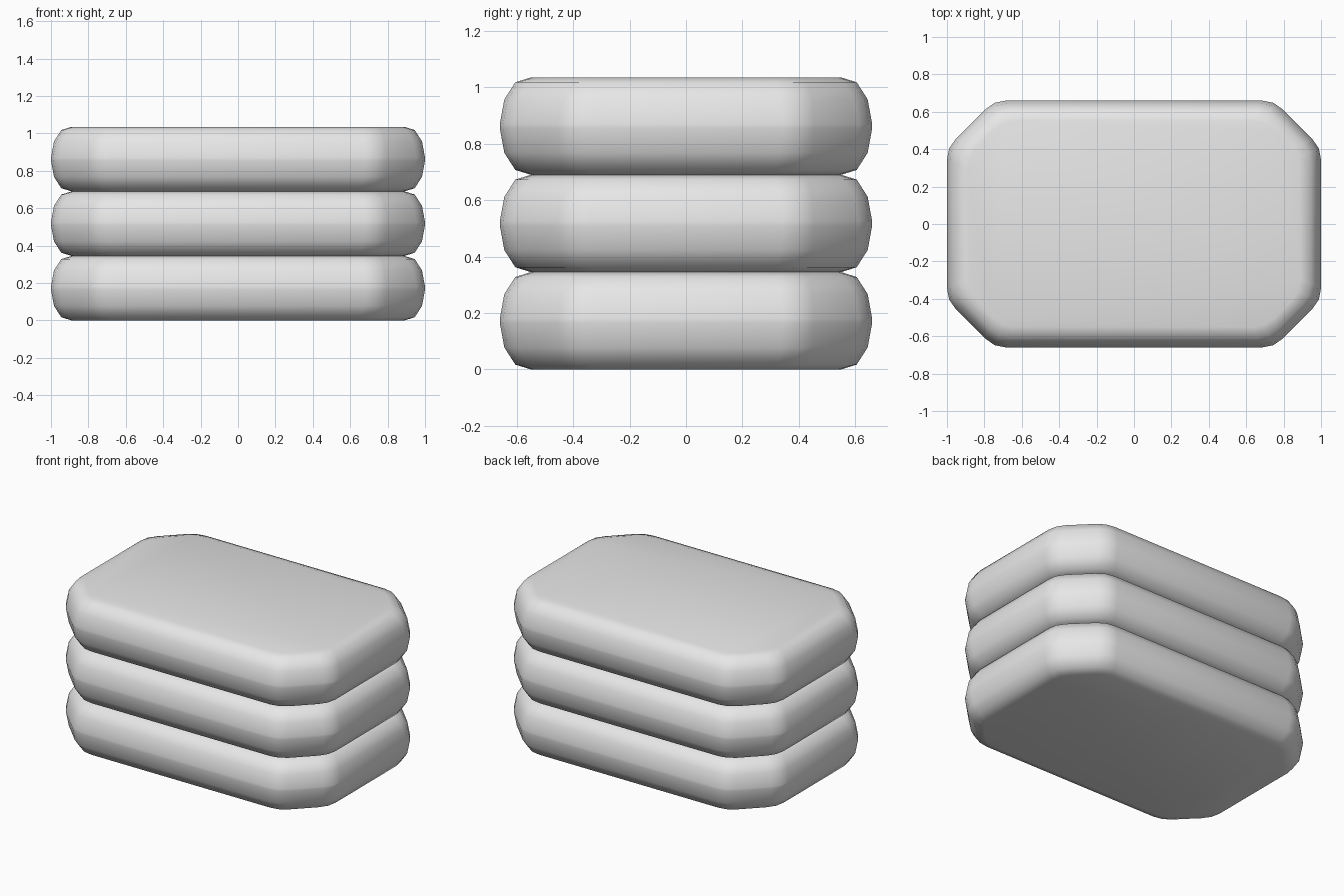
import bpy
import bmesh
from mathutils import Vector

cube = bpy.data.objects.get("Cube")
if cube:
    bpy.data.objects.remove(cube, do_unlink=True)

HALF_X, HALF_Y, HEIGHT = 1.0, 0.66, 0.345
DIAGONAL = 1.408      # x + y along the cut corners
ROUND = 0.065         # softening of each plan corner

grey = bpy.data.materials.new("light_grey")
grey.use_nodes = True
grey.diffuse_color = (0.8, 0.8, 0.8, 1)
grey.node_tree.nodes["Principled BSDF"].inputs["Base Color"].default_value = (0.8, 0.8, 0.8, 1)


def outline(inset):
    """Octagon moved inward by inset, with every corner softened."""
    hx, hy = HALF_X - inset, HALF_Y - inset
    diag = DIAGONAL - inset * 2 ** 0.5
    a, b = (hx, diag - hx), (diag - hy, hy)
    corners = [Vector((p[0] * sx, p[1] * sy))
               for sx, sy, pair in ((1, 1, (a, b)), (-1, 1, (b, a)),
                                    (-1, -1, (a, b)), (1, -1, (b, a)))
               for p in pair]
    points = []
    for i, c in enumerate(corners):
        before = c + (corners[i - 1] - c).normalized() * ROUND
        after = c + (corners[(i + 1) % len(corners)] - c).normalized() * ROUND
        points += [before, (before + 2 * c + after) / 4, after]
    return points


# Rounded edge profile: inset and height, mirrored about the middle
lower = [(0.11, 0.0), (0.055, 0.017), (0.016, 0.078), (0.0, 0.165)]
profile = lower + [(i, HEIGHT - z) for i, z in reversed(lower)]


def slab(name, base):
    bm = bmesh.new()
    rings = [[bm.verts.new((p.x, p.y, z)) for p in outline(i)] for i, z in profile]
    for low, high in zip(rings, rings[1:]):
        for k in range(len(low)):
            n = (k + 1) % len(low)
            bm.faces.new((low[k], low[n], high[n], high[k]))
    bm.faces.new(rings[-1])
    bm.faces.new(rings[0][::-1])
    bmesh.ops.recalc_face_normals(bm, faces=bm.faces)
    for face in bm.faces:
        face.smooth = True
    mesh = bpy.data.meshes.new(name)
    bm.to_mesh(mesh)
    bm.free()
    mesh.materials.append(grey)
    obj = bpy.data.objects.new(name, mesh)
    obj.location.z = base
    bpy.context.collection.objects.link(obj)


# Stack of three identical slabs
for level, name in enumerate(("bottom_slab", "middle_slab", "top_slab")):
    slab(name, level * HEIGHT)
